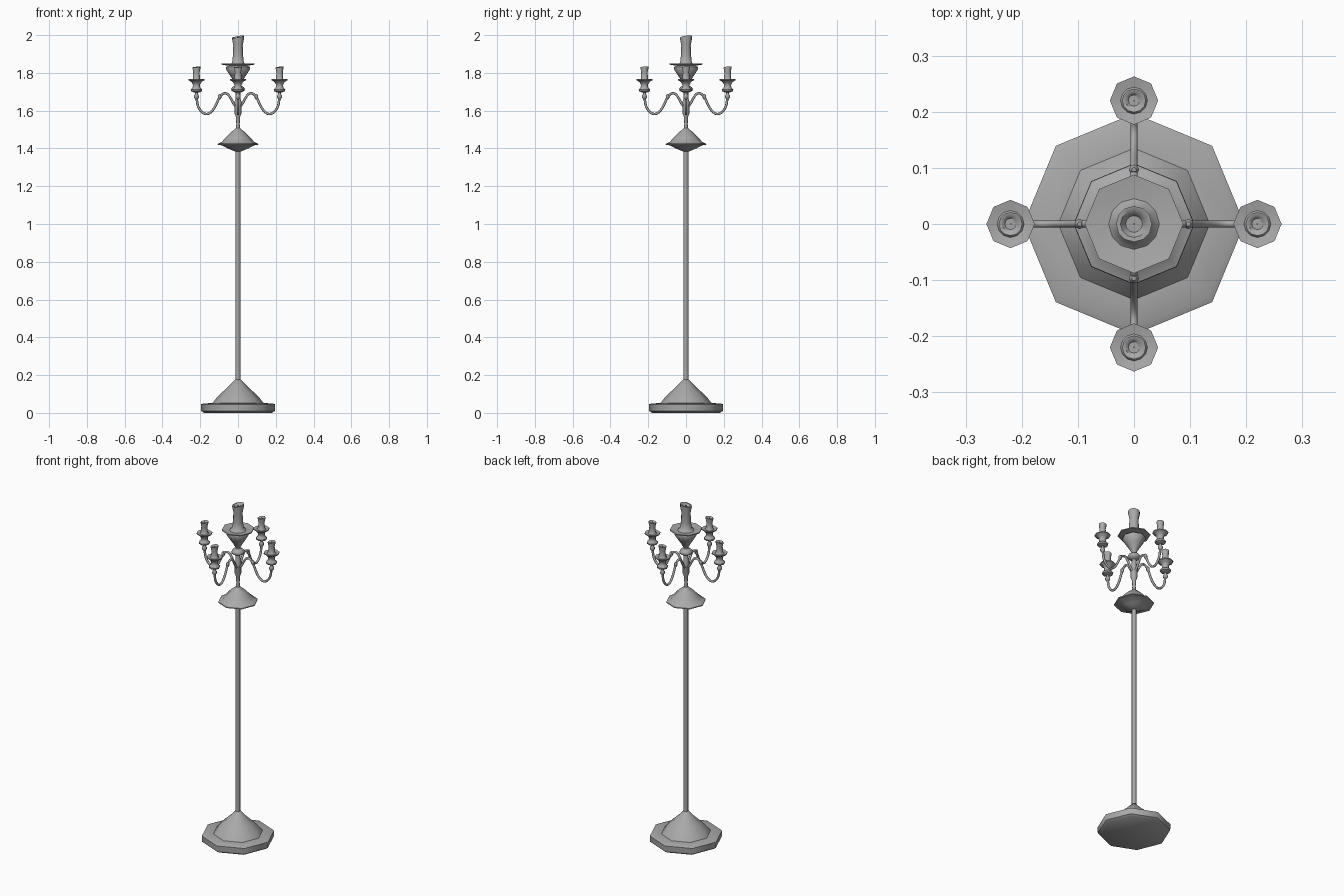
import bpy, math
from mathutils import Vector

cube = bpy.data.objects.get("Cube")
if cube:
    bpy.data.objects.remove(cube, do_unlink=True)

metal = bpy.data.materials.new("grey metal")
metal.use_nodes = True
GREY = (0.4, 0.4, 0.4, 1)
metal.diffuse_color = GREY
metal.node_tree.nodes["Principled BSDF"].inputs["Base Color"].default_value = GREY


def finish(name, verts, faces, angle):
    mesh = bpy.data.meshes.new(name)
    mesh.from_pydata(verts, [], faces)
    mesh.materials.append(metal)
    obj = bpy.data.objects.new(name, mesh)
    bpy.context.collection.objects.link(obj)
    bpy.ops.object.select_all(action='DESELECT')
    obj.select_set(True)
    bpy.context.view_layer.objects.active = obj
    bpy.ops.object.shade_smooth_by_angle(angle=math.radians(angle))
    return obj


def skin(rings, sides):
    """Quads between successive rings, with a cap at each end."""
    faces = [tuple(reversed(range(sides)))]
    for r in range(rings - 1):
        for i in range(sides):
            a, b = r * sides + i, r * sides + (i + 1) % sides
            faces.append((a, b, b + sides, a + sides))
    faces.append(tuple(range((rings - 1) * sides, rings * sides)))
    return faces


def turned(name, profile, centre=(0, 0), sides=8, angle=50, slant=0):
    """Lathe a (radius, height) profile; slant tilts the last rings."""
    verts = []
    for k, (r, z) in enumerate(profile):
        tilt = slant if k >= len(profile) - 3 else 0
        for i in range(sides):
            a = math.tau * i / sides
            verts.append((centre[0] + r * math.cos(a), centre[1] + r * math.sin(a),
                          z + tilt * r * math.cos(a - 0.6)))
    return finish(name, verts, skin(len(profile), sides), angle)


def tube(name, points, radius, direction, sides=8):
    """Sweep a round section along (distance, height) points in a vertical plane."""
    out, up = Vector((direction[0], direction[1], 0)), Vector((0, 0, 1))
    side = out.cross(up)
    path = [out * d + up * z for d, z in points]
    verts = []
    for k, p in enumerate(path):
        tangent = (path[min(k + 1, len(path) - 1)] - path[max(k - 1, 0)]).normalized()
        normal = side.cross(tangent)
        for i in range(sides):
            a = math.tau * i / sides
            verts.append(p + radius * (math.cos(a) * side - math.sin(a) * normal))
    faces = [tuple(reversed(f)) for f in skin(len(path), sides)]
    return finish(name, verts, faces, 60)


def spline(keys, steps=6):
    """Smooth curve through the key points."""
    pts = []
    padded = [keys[0]] + keys + [keys[-1]]
    for a, b, c, d in zip(padded, padded[1:], padded[2:], padded[3:]):
        for s in range(steps):
            t = s / steps
            pts.append(tuple(0.5 * (2 * q + (r - p) * t + (2 * p - 5 * q + 4 * r - u) * t * t
                       + (3 * q - p - 3 * r + u) * t ** 3) for p, q, r, u in zip(a, b, c, d)))
    return pts + [keys[-1]]


# Foot, pole and knop
turned("base", [(0.18, 0), (0.195, 0.01), (0.197, 0.045), (0.185, 0.05), (0.135, 0.052),
                (0.115, 0.078), (0.085, 0.108), (0.045, 0.145), (0.014, 0.178)])
turned("pole", [(0.013, 0.16), (0.013, 1.4)])
turned("knop", [(0.013, 1.383), (0.055, 1.4), (0.085, 1.416), (0.108, 1.42), (0.107, 1.425),
                (0.086, 1.434), (0.068, 1.456), (0.04, 1.484), (0.016, 1.502), (0.01, 1.51)])

# Central stem with its collar, disc and cup
turned("stem", [(0.013, 1.5), (0.009, 1.53), (0.012, 1.57), (0.018, 1.585), (0.018, 1.63),
                (0.022, 1.64), (0.014, 1.66), (0.012, 1.695), (0.034, 1.705), (0.037, 1.715),
                (0.03, 1.725), (0.014, 1.735), (0.014, 1.75)])
turned("central_cup", [(0.014, 1.74), (0.026, 1.762), (0.045, 1.79), (0.064, 1.82),
                       (0.062, 1.832), (0.05, 1.838), (0.088, 1.844), (0.088, 1.849),
                       (0.05, 1.843), (0.03, 1.842)])
turned("central_candle", [(0.046, 1.842), (0.031, 1.855), (0.027, 1.89), (0.025, 1.945),
                          (0.032, 1.982), (0.032, 1.991), (0.024, 1.99), (0.015, 1.975)],
       sides=12, slant=0.22)
turned("central_wick", [(0.002, 1.97), (0.002, 1.99)], sides=6)

# Four arms, each with a bead, a cup, a candle and a wick
ARM = [(0.005, 1.615), (0.025, 1.64), (0.048, 1.68), (0.07, 1.692), (0.095, 1.675),
       (0.125, 1.615), (0.155, 1.585), (0.185, 1.588), (0.212, 1.625), (0.22, 1.685)]
for label, d in (("left", (1, 0)), ("right", (-1, 0)), ("front", (0, -1)), ("back", (0, 1))):
    at = (d[0] * 0.22, d[1] * 0.22)
    tube(label + "_arm", spline(ARM), 0.0065, d)
    turned(label + "_arm_collar", [(0.004, 1.66), (0.009, 1.667), (0.009, 1.68), (0.004, 1.688)],
           (d[0] * 0.097, d[1] * 0.097))
    turned(label + "_bead", [(0.006, 1.66), (0.013, 1.668), (0.013, 1.68), (0.007, 1.69),
                             (0.008, 1.7)], at)
    turned(label + "_cup", [(0.012, 1.696), (0.029, 1.703), (0.031, 1.712), (0.02, 1.722),
                            (0.019, 1.738), (0.027, 1.752), (0.043, 1.762), (0.043, 1.767),
                            (0.029, 1.764), (0.02, 1.762)], at)
    turned(label + "_candle", [(0.024, 1.763), (0.018, 1.771), (0.017, 1.805), (0.021, 1.825),
                               (0.021, 1.831), (0.015, 1.83), (0.01, 1.823)],
           at, sides=12, slant=0.15)
    turned(label + "_wick", [(0.0015, 1.82), (0.0015, 1.832)], at, sides=6)
